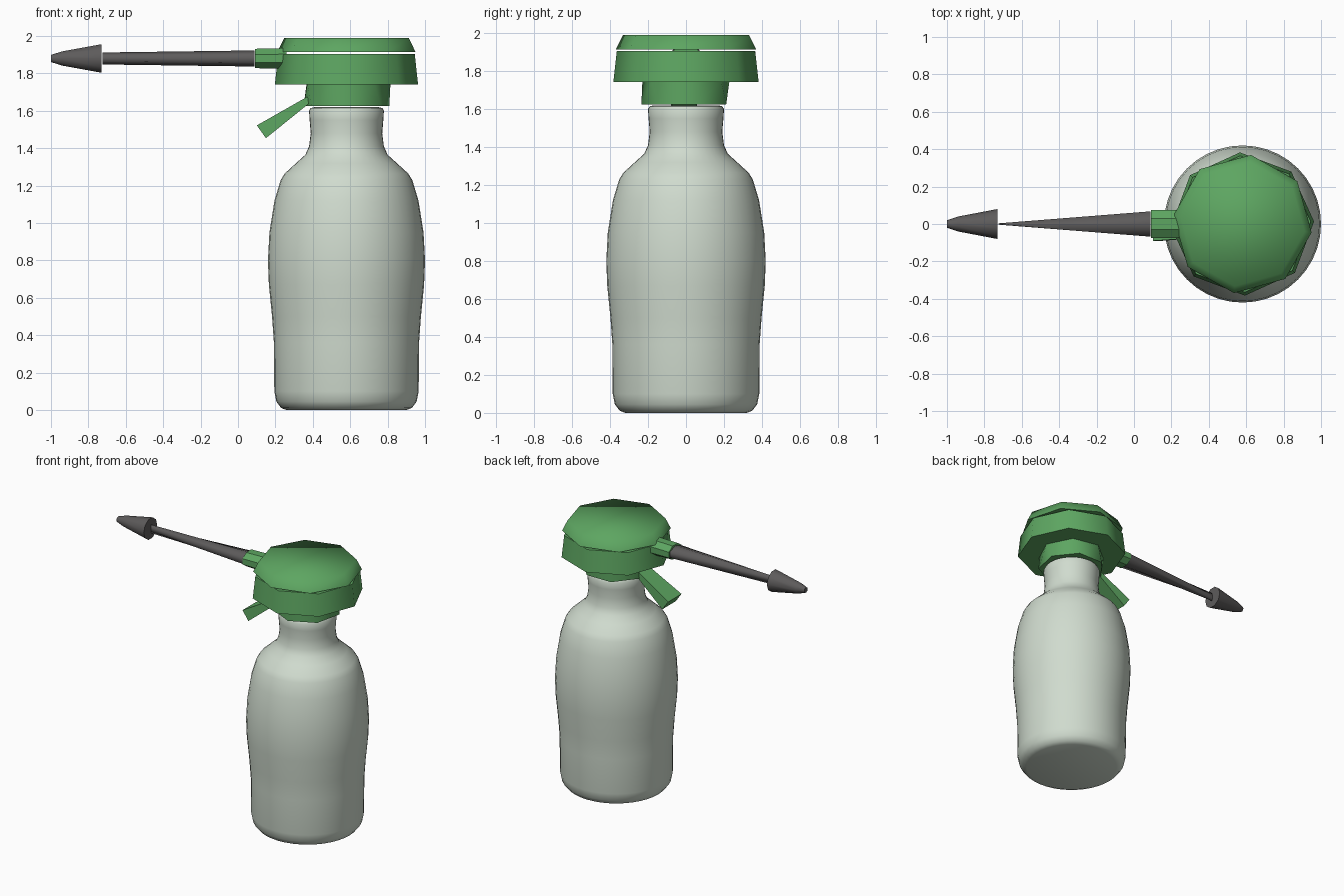
import bpy, bmesh, math
from mathutils import Vector

if "Cube" in bpy.data.objects:
    bpy.data.objects.remove(bpy.data.objects["Cube"], do_unlink=True)

AXIS_X = 0.58      # bottle axis
NOZZLE_Z = 1.88    # nozzle axis


def material(name, rgb):
    m = bpy.data.materials.new(name)
    m.use_nodes = True
    m.diffuse_color = (*rgb, 1)
    m.node_tree.nodes["Principled BSDF"].inputs["Base Color"].default_value = (*rgb, 1)
    return m


pale = material("pale bottle plastic", (0.63, 0.71, 0.62))
green = material("green plastic", (0.11, 0.38, 0.12))
grey = material("dark grey plastic", (0.11, 0.105, 0.105))


def loft(name, rings, mat, sharp=None):
    """Skin a list of point rings and close both ends."""
    bm = bmesh.new()
    loops = [[bm.verts.new(p) for p in ring] for ring in rings]
    n = len(loops[0])
    for a, b in zip(loops, loops[1:]):
        for i in range(n):
            j = (i + 1) % n
            bm.faces.new((a[i], a[j], b[j], b[i]))
    bm.faces.new(loops[0][::-1])
    bm.faces.new(loops[-1])
    bmesh.ops.recalc_face_normals(bm, faces=bm.faces)
    mesh = bpy.data.meshes.new(name)
    bm.to_mesh(mesh)
    bm.free()
    mesh.materials.append(mat)
    ob = bpy.data.objects.new(name, mesh)
    bpy.context.collection.objects.link(ob)
    if sharp is not None:
        bpy.ops.object.select_all(action="DESELECT")
        ob.select_set(True)
        bpy.context.view_layer.objects.active = ob
        bpy.ops.object.shade_smooth_by_angle(angle=math.radians(sharp))
    return ob


def ring_z(r, z, sides, turn=0):
    angles = [math.radians(turn) + math.tau * i / sides for i in range(sides)]
    return [(AXIS_X + r * math.cos(a), r * math.sin(a), z) for a in angles]


def ring_x(x, ry, rz, sides, turn=0):
    angles = [math.radians(turn) + math.tau * i / sides for i in range(sides)]
    return [(x, ry * math.cos(a), NOZZLE_Z + rz * math.sin(a)) for a in angles]


# Bottle
profile = [(0.32, 0), (0.35, 0.012), (0.375, 0.045), (0.386, 0.1), (0.388, 0.36),
           (0.398, 0.5), (0.415, 0.67), (0.42, 0.8), (0.412, 0.95), (0.385, 1.12),
           (0.352, 1.23), (0.33, 1.265), (0.27, 1.32), (0.22, 1.365), (0.2, 1.41),
           (0.191, 1.48), (0.197, 1.55), (0.2, 1.6), (0.192, 1.615), (0.17, 1.62)]
loft("bottle", [ring_z(r, z, 40) for r, z in profile], pale, 45)

# Faceted cap: collar, head and lid
loft("collar", [ring_z(0.235, 1.625, 7, -90), ring_z(0.235, 1.745, 7, -102)], green, 60)
loft("cap_head", [ring_z(0.383, 1.742, 8, 2), ring_z(0.365, 1.905, 8, 2)], green, 60)
loft("cap_lid", [ring_z(0.372, 1.915, 8, -7), ring_z(0.335, 1.99, 8, -7)], green, 80)

# Nozzle: socket, flattened tube and pointed tip
loft("nozzle_socket", [ring_x(0.09, 0.08, 0.056, 8, 22.5),
                       ring_x(0.26, 0.08, 0.06, 8, 22.5)], green, 30)
loft("nozzle_tube", [ring_x(-0.725, 0.004, 0.032, 6, 30),
                     ring_x(0.088, 0.078, 0.043, 6, 30)], grey, 65)
loft("nozzle_tip", [ring_x(-1, 0.02, 0.02, 10), ring_x(-0.94, 0.04, 0.04, 10),
                    ring_x(-0.73, 0.08, 0.08, 10)], grey, 50)


# Trigger: slab that thickens toward its lower end
def slab_end(x, z, half_width, half_thick):
    along = Vector((-0.26, 0, -0.185)).normalized()
    normal = Vector((along.z, 0, -along.x))
    centre = Vector((x, -0.01, z))
    side = Vector((0, half_width, 0))
    return [centre + sy * side + sn * half_thick * normal
            for sy, sn in ((-1, -1), (1, -1), (1, 1), (-1, 1))]


loft("trigger", [slab_end(0.4, 1.675, 0.06, 0.015),
                 slab_end(0.125, 1.488, 0.08, 0.042)], green)
